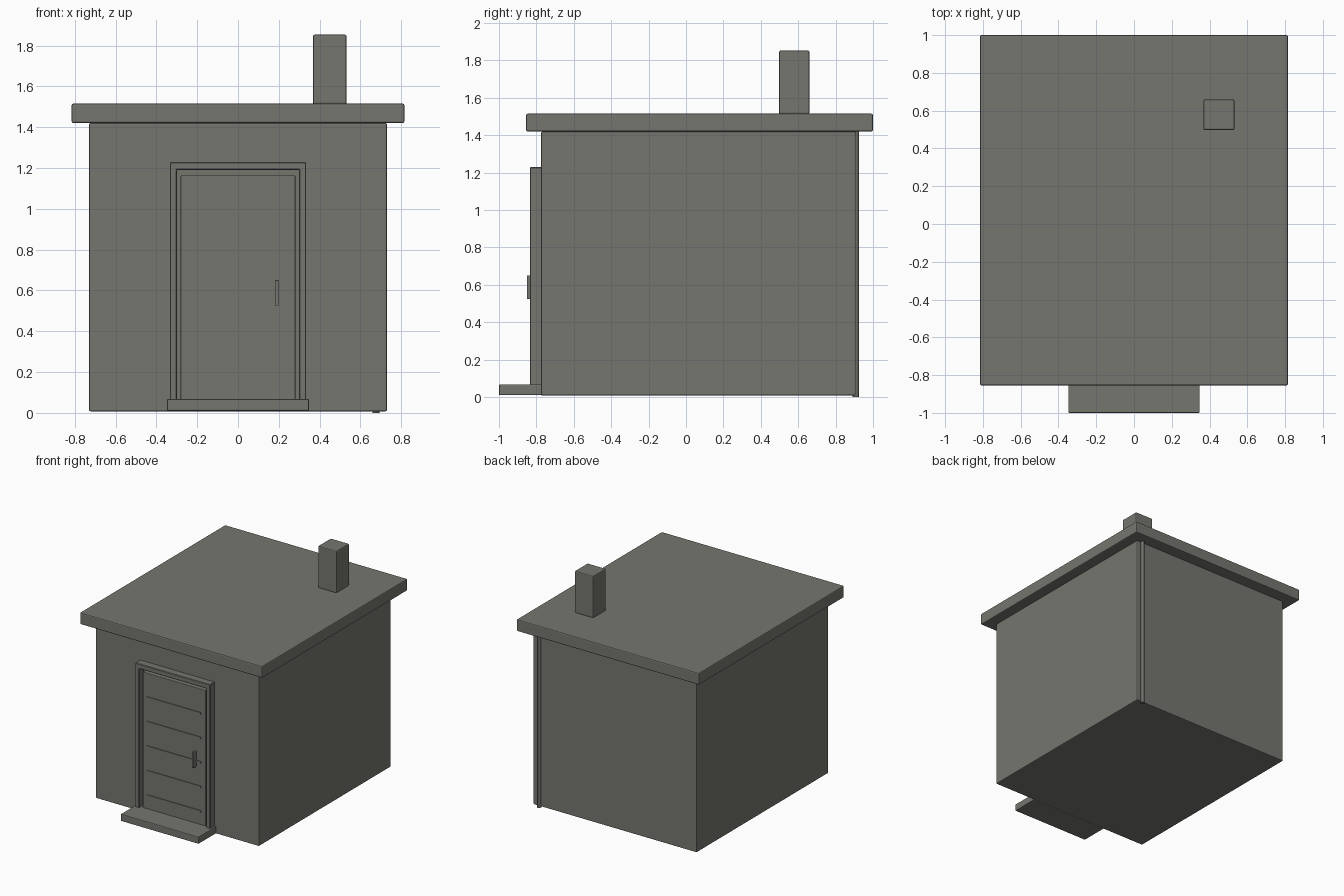
import bpy

if "Cube" in bpy.data.objects:
    bpy.data.objects.remove(bpy.data.objects["Cube"])

# One warm grey for the whole model
grey = bpy.data.materials.new("warm grey")
grey.diffuse_color = (0.18, 0.18, 0.16, 1)
grey.use_nodes = True
grey.node_tree.nodes["Principled BSDF"].inputs["Base Color"].default_value = grey.diffuse_color


def finish(obj, name):
    obj.name = name
    obj.data.materials.append(grey)
    return obj


def box(name, x0, x1, y0, y1, z0, z1, bevel=0.0):
    """Box given by its limits, with an optional small chamfer."""
    bpy.ops.mesh.primitive_cube_add(
        size=1, location=((x0 + x1) / 2, (y0 + y1) / 2, (z0 + z1) / 2))
    obj = finish(bpy.context.object, name)
    obj.scale = (x1 - x0, y1 - y0, z1 - z0)
    bpy.ops.object.transform_apply(location=False, rotation=False, scale=True)
    if bevel:
        mod = obj.modifiers.new("Bevel", 'BEVEL')
        mod.width = bevel
        mod.segments = 2
    return obj


# House body, flat roof and chimney
box("walls", -0.73, 0.73, -0.775, 0.907, 0.008, 1.42, 0.007)
box("roof", -0.815, 0.815, -0.855, 1.0, 1.42, 1.515, 0.008)
box("chimney", 0.367, 0.532, 0.497, 0.66, 1.513, 1.853, 0.008)

# Doorstep
box("doorstep", -0.348, 0.348, -1.0, -0.77, 0.01, 0.068, 0.006)

# Door frame: two posts and a lintel, swept as one mitred outline
outer, inner, top, lintel = 0.334, 0.300, 1.23, 1.19
front, back, foot = -0.835, -0.77, 0.06
outline = [(-outer, foot), (-outer, top), (outer, top), (outer, foot),
           (inner, foot), (inner, lintel), (-inner, lintel), (-inner, foot)]
verts = [(x, y, z) for y in (front, back) for x, z in outline]
n = len(outline)
faces = [(0, 7, 6, 1), (1, 6, 5, 2), (2, 5, 4, 3)]
faces += [tuple(i + n for i in reversed(f)) for f in faces]
faces += [(i, (i + 1) % n, (i + 1) % n + n, i + n) for i in range(n)]
mesh = bpy.data.meshes.new("door_frame")
mesh.from_pydata(verts, [], faces)
frame = bpy.data.objects.new("door_frame", mesh)
bpy.context.collection.objects.link(frame)
finish(frame, "door_frame")
bev = frame.modifiers.new("Bevel", 'BEVEL')
bev.width = 0.004

# Door leaf with horizontal battens and a pull handle
box("door", -0.281, 0.281, -0.815, -0.77, 0.06, 1.163, 0.003)
for i in range(5):
    z = 0.175 + i * 0.198
    box(f"door_batten_{i + 1}", -0.24, 0.24, -0.82, -0.81, z - 0.007, z + 0.007)
box("door_handle", 0.181, 0.199, -0.85, -0.81, 0.525, 0.65, 0.002)

# Downpipe on the back wall near the right corner
bpy.ops.mesh.primitive_cylinder_add(
    vertices=12, radius=0.017, depth=1.42, location=(0.677, 0.908, 0.71))
finish(bpy.context.object, "downpipe")
bpy.ops.object.shade_smooth_by_angle()
